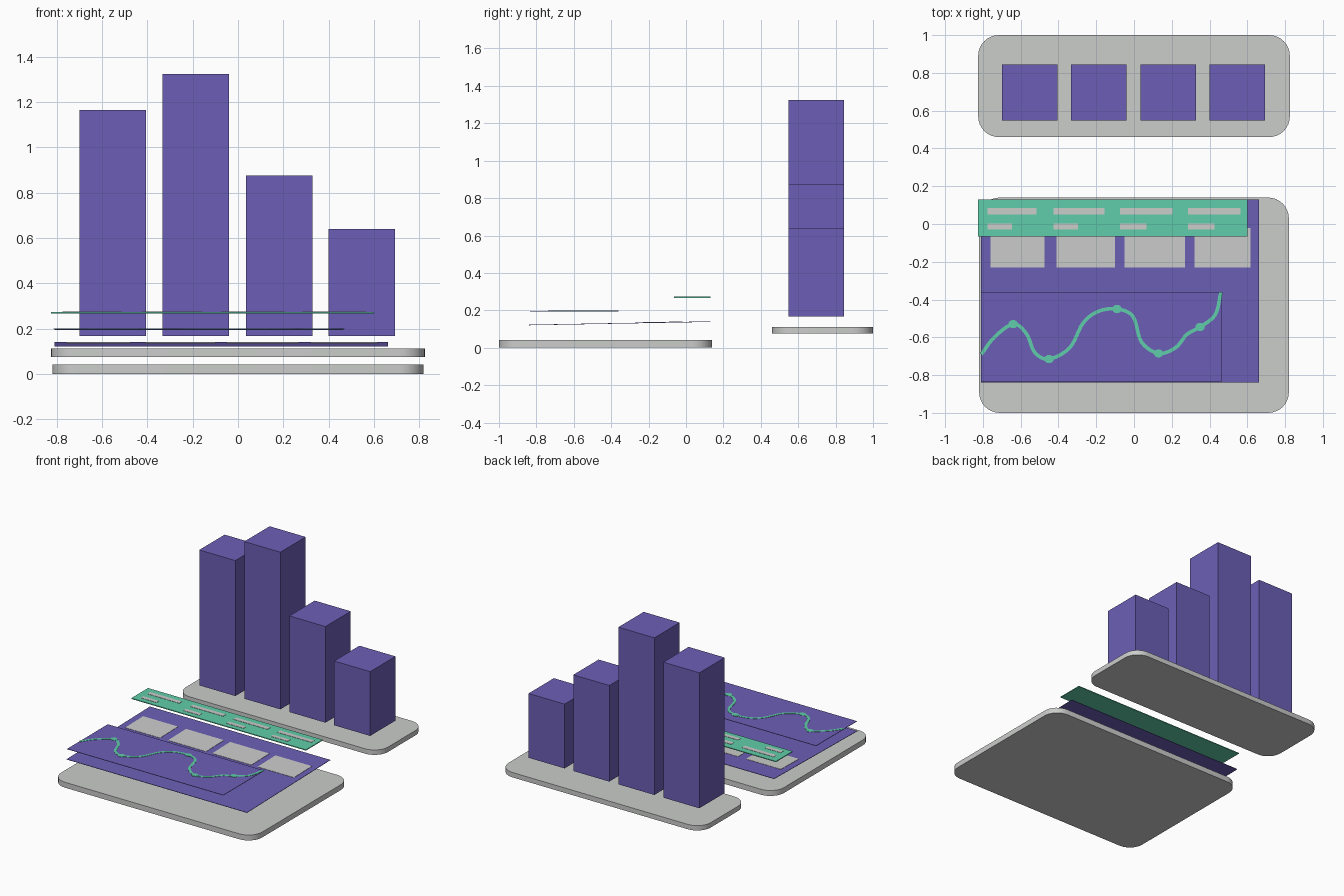
import bpy, bmesh, math
from mathutils import Vector

if "Cube" in bpy.data.objects:
    bpy.data.objects.remove(bpy.data.objects["Cube"])


def material(name, rgb):
    lin = [(c / 255 / 12.92) if c < 11 else ((c / 255 + 0.055) / 1.055) ** 2.4 for c in rgb]
    m = bpy.data.materials.new(name)
    m.diffuse_color = (*lin, 1)
    m.use_nodes = True
    m.node_tree.nodes["Principled BSDF"].inputs["Base Color"].default_value = m.diffuse_color
    return m


PURPLE = material("purple", (108, 95, 182))
GREY = material("light grey", (203, 205, 203))
GREEN = material("mint green", (96, 206, 170))


def finish(name, bm, mat):
    bmesh.ops.recalc_face_normals(bm, faces=bm.faces)
    me = bpy.data.meshes.new(name)
    bm.to_mesh(me)
    bm.free()
    me.materials.append(mat)
    ob = bpy.data.objects.new(name, me)
    bpy.context.collection.objects.link(ob)
    return ob


def prism(name, outline, z0, z1, mat):
    """Extrude a flat outline upwards from z0 to z1."""
    bm = bmesh.new()
    face = bm.faces.new([bm.verts.new((x, y, z0)) for x, y in outline])
    ext = bmesh.ops.extrude_face_region(bm, geom=[face])["geom"]
    bmesh.ops.translate(bm, vec=(0, 0, z1 - z0),
                        verts=[v for v in ext if isinstance(v, bmesh.types.BMVert)])
    return finish(name, bm, mat)


def box(name, x0, x1, y0, y1, z0, z1, mat):
    return prism(name, [(x0, y0), (x1, y0), (x1, y1), (x0, y1)], z0, z1, mat)


def slab(name, x, y0, y1, z0, z1, r=0.11, steps=8):
    """Base plate with rounded corners and smooth rim."""
    pts = []
    centres = [(x - r, y1 - r), (r - x, y1 - r), (r - x, y0 + r), (x - r, y0 + r)]
    for q, (cx, cy) in enumerate(centres):
        for i in range(steps + 1):
            a = (q + i / steps) * math.pi / 2
            pts.append((cx + r * math.cos(a), cy + r * math.sin(a)))
    ob = prism(name, pts, z0, z1, GREY)
    bpy.ops.object.select_all(action='DESELECT')
    ob.select_set(True)
    bpy.context.view_layer.objects.active = ob
    bpy.ops.object.shade_smooth_by_angle(angle=math.radians(30))


# Base plates
slab("front_base", 0.82, -1.0, 0.14, 0.0, 0.04)
slab("back_base", 0.825, 0.46, 1.0, 0.075, 0.111)

# Bar chart columns
for i, (x, top) in enumerate([(-0.70, 1.165), (-0.333, 1.325), (0.035, 0.875), (0.40, 0.64)]):
    box(f"bar_{i + 1}", x, x + 0.294, 0.549, 0.844, 0.166, top, PURPLE)

# Slightly tilted dashboard sheet with its grey tiles
TILT_Y, TILT_Z, SLOPE = -0.84, 0.122, 0.018 / 0.97


def tilt(ob):
    for v in ob.data.vertices:
        v.co.z += TILT_Z + (v.co.y - TILT_Y) * SLOPE


tilt(box("dashboard_sheet", -0.81, 0.662, -0.84, 0.13, -0.002, 0.001, PURPLE))
for i, (x0, x1) in enumerate([(-0.76, -0.475), (-0.41, -0.10), (-0.05, 0.27), (0.32, 0.617)]):
    tilt(box(f"dashboard_tile_{i + 1}", x0, x1, -0.23, -0.02, 0.001, 0.003, GREY))

# Mint label strip with two rows of grey dashes
box("label_strip", -0.825, 0.60, -0.065, 0.13, 0.267, 0.273, GREEN)
for i, (x, long, short) in enumerate([(-0.775, 0.26, 0.13), (-0.427, 0.27, 0.13),
                                      (-0.075, 0.28, 0.14), (0.285, 0.28, 0.14)]):
    box(f"long_dash_{i + 1}", x, x + long, 0.05, 0.084, 0.273, 0.275, GREY)
    box(f"short_dash_{i + 1}", x, x + short, -0.028, 0.002, 0.273, 0.275, GREY)

# Line chart sheet
box("chart_sheet", -0.81, 0.465, -0.835, -0.36, 0.194, 0.197, PURPLE)

# Chart line: flat ribbon along a smooth path
PATH = [Vector(p) for p in [
    (-0.808, -0.69), (-0.74, -0.60), (-0.64, -0.53), (-0.57, -0.58), (-0.525, -0.68),
    (-0.45, -0.715), (-0.34, -0.655), (-0.27, -0.525), (-0.19, -0.463), (-0.09, -0.45),
    (-0.005, -0.49), (0.04, -0.625), (0.13, -0.685), (0.22, -0.655), (0.28, -0.585),
    (0.35, -0.545), (0.43, -0.48), (0.46, -0.362)]]


def smooth_path(pts, steps=6):
    p = [2 * pts[0] - pts[1]] + pts + [2 * pts[-1] - pts[-2]]
    out = []
    for a, b, c, d in zip(p, p[1:], p[2:], p[3:]):
        for i in range(steps):
            t = i / steps
            out.append(0.5 * (2 * b + (c - a) * t + (2 * a - 5 * b + 4 * c - d) * t * t
                              + (3 * b - a - 3 * c + d) * t ** 3))
    return out + [pts[-1]]


line = smooth_path(PATH)
left, right = [], []
for i, p in enumerate(line):
    d = (line[min(i + 1, len(line) - 1)] - line[max(i - 1, 0)]).normalized()
    side = Vector((-d.y, d.x)) * 0.0095
    left.append(p + side)
    right.append(p - side)
bm = bmesh.new()
rows = [[bm.verts.new((q.x, q.y, z)) for q, z in ((l, 0.197), (r, 0.197), (r, 0.199), (l, 0.199))]
        for l, r in zip(left, right)]
for a, b in zip(rows, rows[1:]):
    for k in range(4):
        bm.faces.new((a[k], a[(k + 1) % 4], b[(k + 1) % 4], b[k]))
for end in (rows[0], rows[-1]):
    bm.faces.new(end)
finish("chart_line", bm, GREEN)

# Chart markers
for n, k in enumerate((2, 5, 9, 12, 15)):
    c = PATH[k]
    ring = [(c.x + 0.025 * math.cos(a * math.pi / 8), c.y + 0.022 * math.sin(a * math.pi / 8))
            for a in range(16)]
    prism(f"chart_marker_{n + 1}", ring, 0.197, 0.1995, GREEN)
